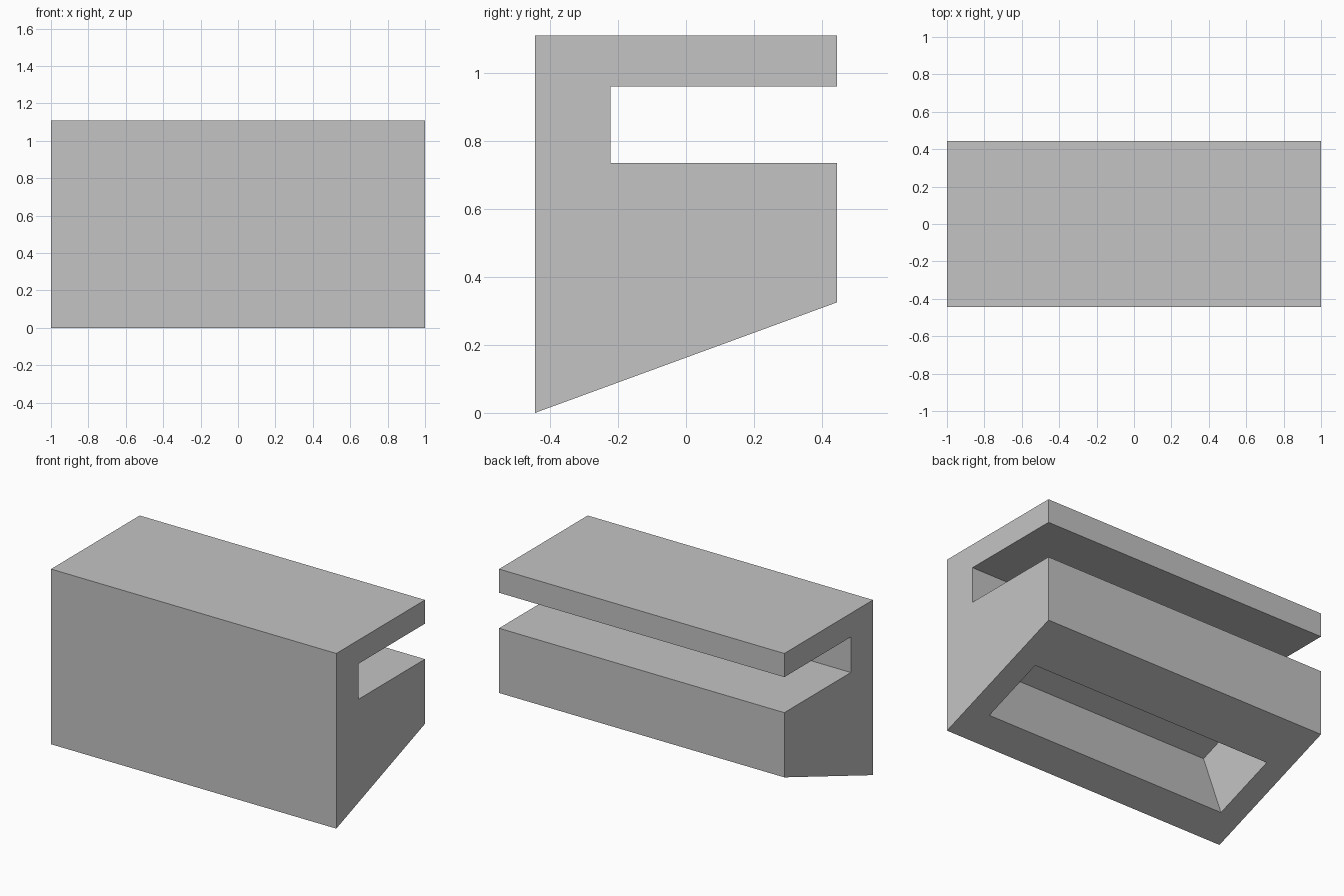
import bpy
import bmesh
from mathutils import Vector

cube = bpy.data.objects.get("Cube")
if cube:
    bpy.data.objects.remove(cube, do_unlink=True)

# Single grey finish
grey = bpy.data.materials.new("plain_grey")
grey.use_nodes = True
colour = (0.55, 0.55, 0.55, 1)
grey.diffuse_color = colour
grey.node_tree.nodes["Principled BSDF"].inputs["Base Color"].default_value = colour

# Side profile (y, z): sloped underside and a slot open to the back
profile = [(-0.444, 0), (0.444, 0.325), (0.444, 0.735), (-0.222, 0.735),
           (-0.222, 0.96), (0.444, 0.96), (0.444, 1.11), (-0.444, 1.11)]

bm = bmesh.new()
side = bm.faces.new([bm.verts.new((-1, y, z)) for y, z in profile])
swept = bmesh.ops.extrude_face_region(bm, geom=[side], use_keep_orig=True)
bmesh.ops.translate(bm, vec=(2, 0, 0),
                    verts=[v for v in swept["geom"] if isinstance(v, bmesh.types.BMVert)])
bmesh.ops.recalc_face_normals(bm, faces=bm.faces)

# Outline of the pocket, inset in the sloped underside
under = min(bm.faces, key=lambda f: f.calc_center_median().z)
normal = under.normal.copy()
start, end = Vector((0, *profile[0])), Vector((0, *profile[1]))
middle_y = under.calc_center_median().y
bmesh.ops.inset_individual(bm, faces=[under], thickness=0.15)
for v in under.verts:
    spot = start.lerp(end, 0.216 if v.co.y < middle_y else 0.667)
    v.co = (0.85 if v.co.x > 0 else -0.85, spot.y, spot.z)

# Pocket sunk square to the slope
pocket = bmesh.ops.extrude_discrete_faces(bm, faces=[under])["faces"][0]
bmesh.ops.translate(bm, vec=normal * -0.444, verts=pocket.verts)
bmesh.ops.recalc_face_normals(bm, faces=bm.faces)

mesh = bpy.data.meshes.new("slotted_block")
bm.to_mesh(mesh)
bm.free()
mesh.materials.append(grey)
block = bpy.data.objects.new("slotted_block", mesh)
bpy.context.scene.collection.objects.link(block)
